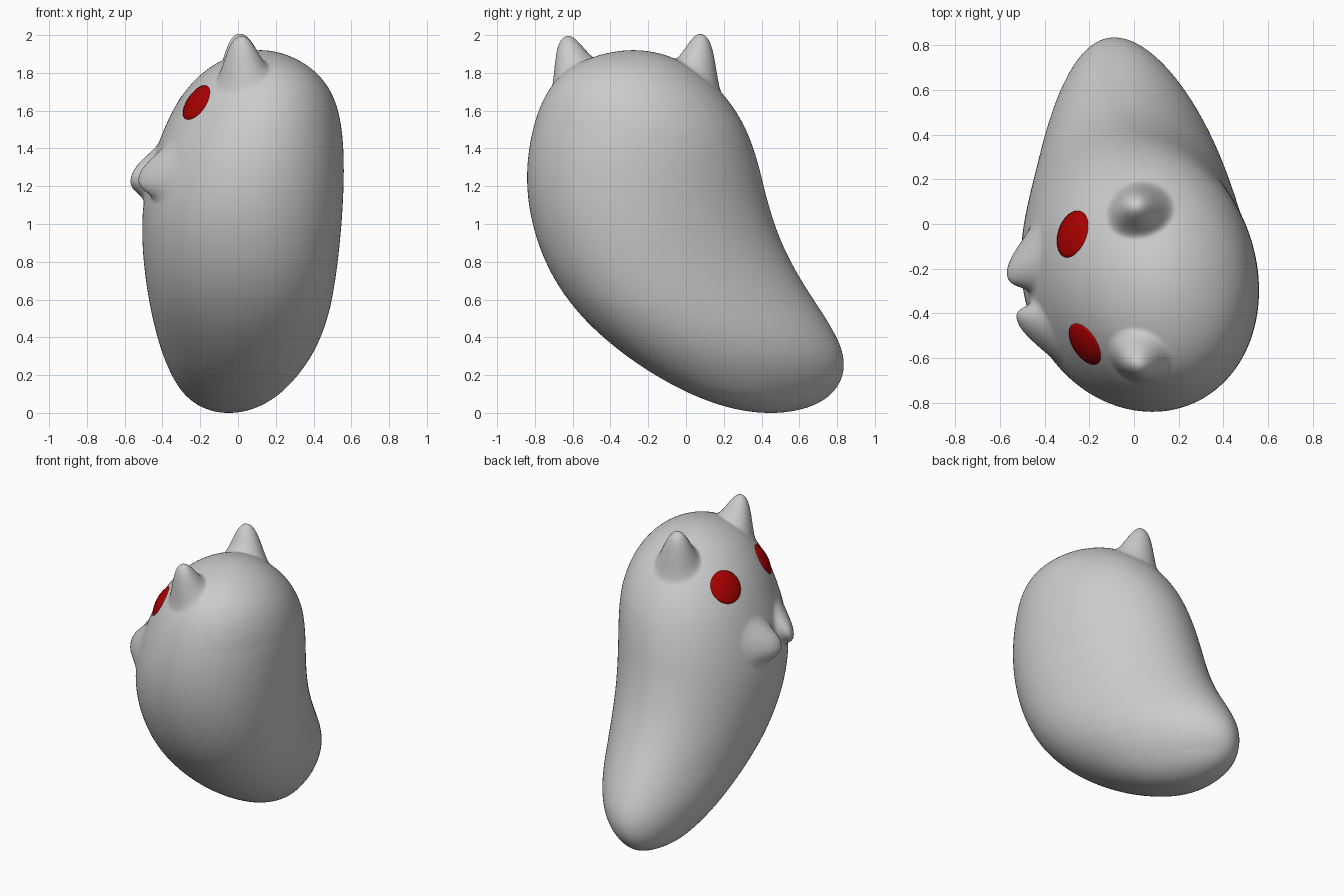
import bpy, bmesh, math
from mathutils import Vector
from mathutils.bvhtree import BVHTree

if "Cube" in bpy.data.objects:
    bpy.data.objects.remove(bpy.data.objects["Cube"])

TOP = 1.92
# body outline: z, x min, x max, y min, y max
KEYS = [
    (0.00, -.05, -.05, .45, .45),
    (0.03, -.19, .09, .225, .65),
    (0.10, -.285, .195, .03, .775),
    (0.25, -.375, .335, -.24, .846),
    (0.40, -.427, .42, -.44, .805),
    (0.60, -.472, .48, -.63, .675),
    (0.80, -.50, .515, -.747, .55),
    (1.00, -.51, .54, -.815, .465),
    (1.20, -.49, .555, -.845, .41),
    (1.40, -.43, .557, -.832, .36),
    (1.60, -.345, .532, -.782, .265),
    (1.75, -.24, .462, -.70, .135),
    (1.85, -.115, .35, -.58, -.005),
    (1.90, .0, .24, -.43, -.13),
    (TOP, .12, .12, -.28, -.28),
]
ANG = [math.acos(max(-1, 1 - 2 * k[0] / TOP)) for k in KEYS]


def spline(t, c):
    """Interpolate outline column c at polar angle t."""
    n = len(KEYS)
    i = max(j for j in range(n - 1) if ANG[j] <= t or j == 0)

    def slope(j):
        a, b = max(j - 1, 0), min(j + 1, n - 1)
        return (KEYS[b][c] - KEYS[a][c]) / (ANG[b] - ANG[a])
    h = ANG[i + 1] - ANG[i]
    u = (t - ANG[i]) / h
    return ((2*u**3 - 3*u*u + 1) * KEYS[i][c] + (u**3 - 2*u*u + u) * h * slope(i)
            + (3*u*u - 2*u**3) * KEYS[i + 1][c] + (u**3 - u*u) * h * slope(i + 1))


def outline(t, c):
    """Locally averaged spline, so the outline has no kinks."""
    w = min(.16, t, math.pi - t)
    return sum(spline(t + w * k / 5, c) for k in range(-5, 6)) / 11


def finish(bm, name):
    bmesh.ops.recalc_face_normals(bm, faces=bm.faces)
    for f in bm.faces:
        f.smooth = True
    me = bpy.data.meshes.new(name)
    bm.to_mesh(me)
    bm.free()
    ob = bpy.data.objects.new(name, me)
    bpy.context.collection.objects.link(ob)
    return ob


def skin(bm, rings):
    """Join successive rings of vertices with quads."""
    for a, b in zip(rings, rings[1:]):
        for i in range(len(a)):
            j = (i + 1) % len(a)
            bm.faces.new((a[i], a[j], b[j], b[i]))


def fan(bm, pole, ring):
    for i in range(len(ring)):
        bm.faces.new((pole, ring[i], ring[(i + 1) % len(ring)]))


# bean-shaped body lofted from horizontal egg sections, narrower and leaning at the tail
N, M = 256, 220
bm = bmesh.new()
rings = []
for r in range(1, M):
    t = math.pi * r / M
    x0, x1, y0, y1 = (outline(t, c) for c in (1, 2, 3, 4))
    z = TOP / 2 * (1 - math.cos(t))
    low = max(0, 1 - z / 1.5)
    egg = .17 * min(1, 1.6 * low)
    lean = (.035 + .04 * low) * min(1, (y1 - y0) / .8)
    ring = []
    for i in range(N):
        a = 2 * math.pi * i / N
        s = math.sin(a)
        ring.append(bm.verts.new((
            (x0 + x1) / 2 + (x1 - x0) / 2 * math.cos(a) * (1 - egg * s) - lean * s,
            (y0 + y1) / 2 + (y1 - y0) / 2 * s, z)))
    rings.append(ring)
skin(bm, rings)
fan(bm, bm.verts.new((KEYS[0][1], KEYS[0][3], 0)), rings[0])
fan(bm, bm.verts.new((KEYS[-1][1], KEYS[-1][3], TOP)), rings[-1])
bmesh.ops.recalc_face_normals(bm, faces=bm.faces)
tree = BVHTree.FromBMesh(bm)

# ears and muzzle bumps pulled out of the body: base, tip, radius
BUMPS = [
    ((.022, .075, 1.80), (.005, .098, 1.998), .165),
    ((.015, -.61, 1.81), (.008, -.645, 1.985), .16),
    ((-.48, -.15, 1.28), (-.565, -.215, 1.25), .175),
    ((-.42, -.50, 1.28), (-.517, -.44, 1.25), .175),
]
for base, tip, rad in BUMPS:
    c = tree.find_nearest(Vector(base))[0]
    pull = Vector(tip) - c
    for v in bm.verts:
        d = (v.co - c).length / rad
        if d < 1:
            v.co += pull * (1 - d ** 2.4) ** 2.4
finish(bm, "body")

# red eyes: thin domed round patches following the body surface
red = bpy.data.materials.new("eye_red")
red.diffuse_color = (0.4, 0.0, 0.0, 1)
red.use_nodes = True
red.node_tree.nodes["Principled BSDF"].inputs["Base Color"].default_value = red.diffuse_color


def eye(name, centre, rad):
    c, n = tree.find_nearest(Vector(centre))[:2]
    u = n.orthogonal().normalized()
    w = n.cross(u)
    bm = bmesh.new()
    rings = []
    for k in range(1, 10):
        s = min(k, 8) / 8 * rad
        lift = -0.01 if k == 9 else 0.002 + 0.016 * (1 - (k / 8) ** 2)
        ring = []
        for i in range(64):
            a = 2 * math.pi * i / 64
            p, q = tree.find_nearest(c + s * (u * math.cos(a) + w * math.sin(a)))[:2]
            ring.append(bm.verts.new(p + q * lift))
        rings.append(ring)
    skin(bm, rings)
    fan(bm, bm.verts.new(c + n * 0.018), rings[0])
    ob = finish(bm, name)
    # outward-facing normals
    if ob.data.polygons[0].normal.dot(n) < 0:
        ob.data.flip_normals()
    ob.data.materials.append(red)


eye("eye_front", (-.23, -.545, 1.65), .105)
eye("eye_rear", (-.29, -.04, 1.66), .11)
